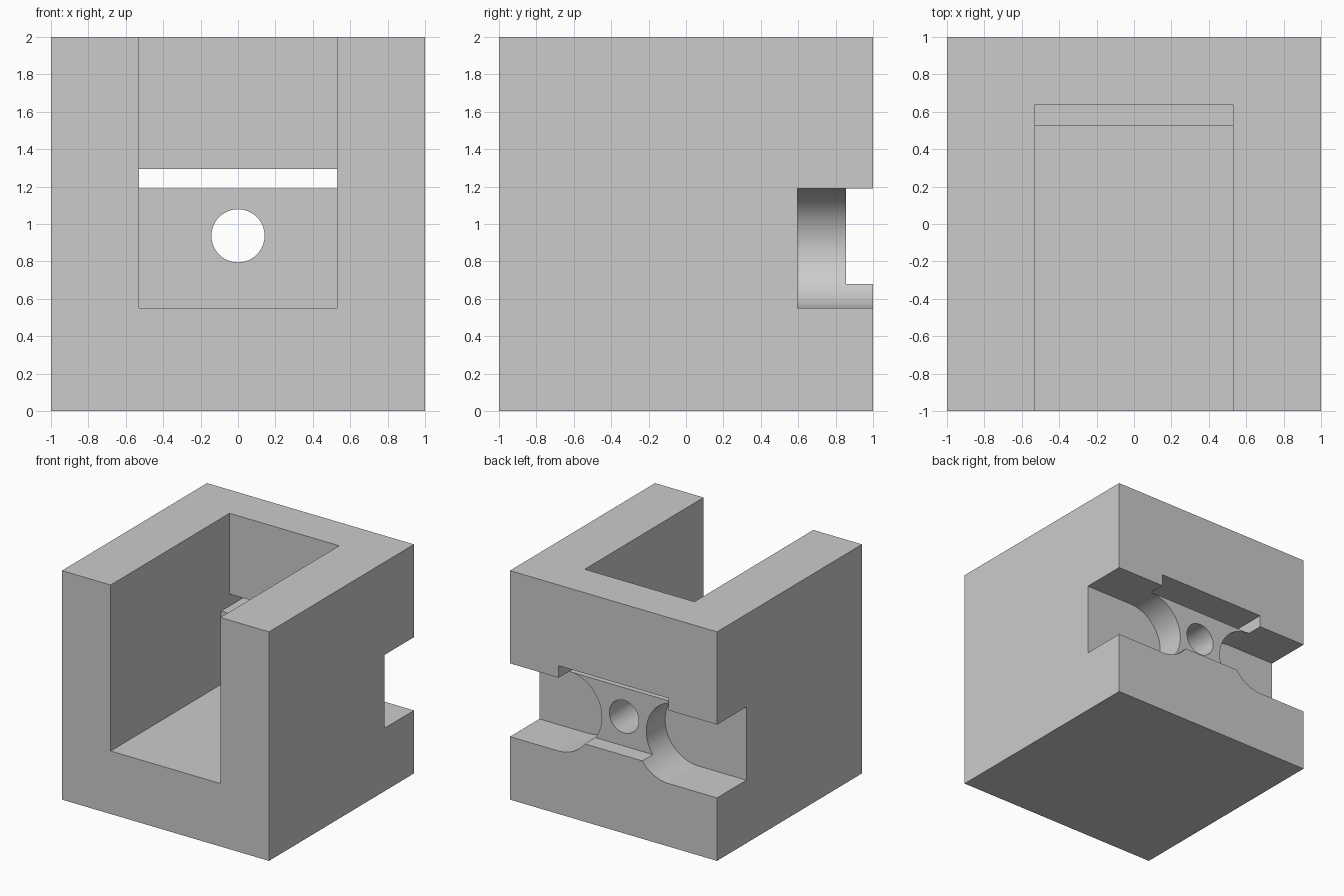
import bpy, bmesh, math

if "Cube" in bpy.data.objects:
    bpy.data.objects.remove(bpy.data.objects["Cube"])


def prism(name, points, axis, start, end):
    """Extrude a 2D outline along x (outline in y,z) or y (outline in x,z)."""
    def place(p, d):
        return (d, p[0], p[1]) if axis == 'x' else (p[0], d, p[1])
    bm = bmesh.new()
    a = [bm.verts.new(place(p, start)) for p in points]
    b = [bm.verts.new(place(p, end)) for p in points]
    bm.faces.new(a)
    bm.faces.new(b[::-1])
    n = len(points)
    for i in range(n):
        j = (i + 1) % n
        bm.faces.new((a[j], a[i], b[i], b[j]))
    bmesh.ops.recalc_face_normals(bm, faces=bm.faces[:])
    mesh = bpy.data.meshes.new(name)
    bm.to_mesh(mesh)
    bm.free()
    obj = bpy.data.objects.new(name, mesh)
    bpy.context.collection.objects.link(obj)
    return obj


def arc(cx, cz, r, a0, a1, steps):
    angles = [math.radians(a0 + (a1 - a0) * i / steps) for i in range(steps + 1)]
    return [(cx + r * math.cos(t), cz + r * math.sin(t)) for t in angles]


# Solid cube body
body = prism("block_body", [(-1, 0), (1, 0), (1, 2), (-1, 2)], 'y', -1, 1)
grey = bpy.data.materials.new("light_grey")
grey.diffuse_color = (0.6, 0.6, 0.6, 1)
grey.use_nodes = True
grey.node_tree.nodes["Principled BSDF"].inputs["Base Color"].default_value = grey.diffuse_color
body.data.materials.append(grey)

# Front bay, slit through the rear wall and shallow rear recess, one outline
bay = [(-1.1, 0.55), (0.525, 0.55), (0.525, 1.19), (0.855, 1.19),
       (0.855, 0.68), (1.1, 0.68), (1.1, 1.295), (0.64, 1.295),
       (0.64, 2.1), (-1.1, 2.1)]
cutters = [prism("bay_cutter", bay, 'x', -0.53, 0.53)]

# Round-ended pockets open to the sides and the back
for s in (-1, 1):
    outline = [(1.1, 1.19)] + arc(0.535, 0.87, 0.32, 90, 270, 40) + [(1.1, 0.55)]
    outline = [(s * x, z) for x, z in outline]
    cutters.append(prism("pocket_cutter", outline, 'y', 0.595, 1.1))

# Round hole through the middle web
cutters.append(prism("hole_cutter", arc(0, 0.937, 0.142, 0, 352.5, 47), 'y', 0.4, 0.95))

# Cut the body and discard the helpers
bpy.context.view_layer.objects.active = body
body.select_set(True)
for c in cutters:
    c.hide_render = True
    mod = body.modifiers.new("cut", 'BOOLEAN')
    mod.operation = 'DIFFERENCE'
    mod.solver = 'EXACT'
    mod.object = c
    bpy.ops.object.modifier_apply(modifier=mod.name)
for c in cutters:
    bpy.data.objects.remove(c, do_unlink=True)

bpy.ops.object.shade_smooth_by_angle(angle=math.radians(30))
